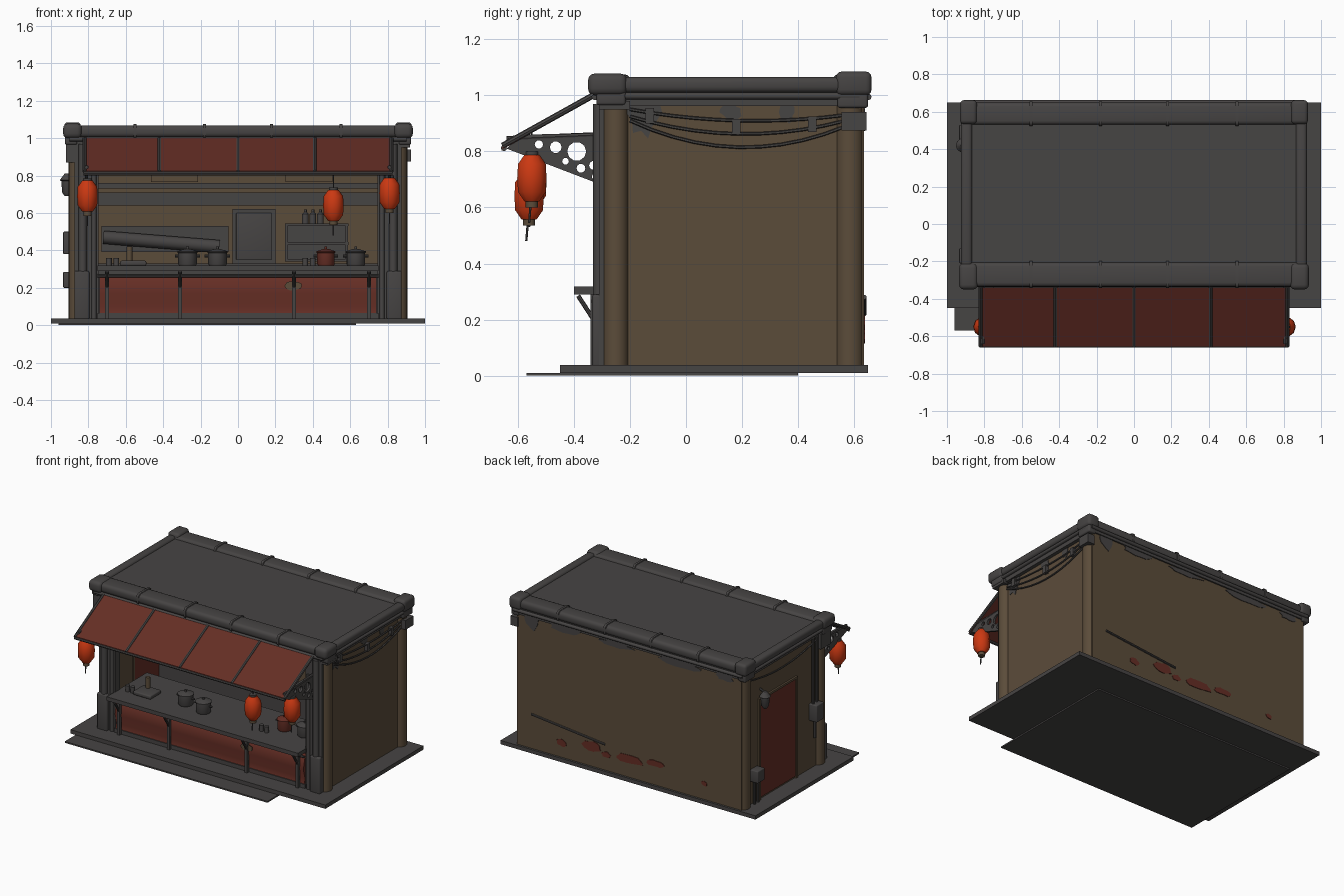
import bpy, bmesh, math, random
from mathutils import Vector

random.seed(4)
cube = bpy.data.objects.get("Cube")
if cube:
    bpy.data.objects.remove(cube, do_unlink=True)


def material(name, rgb):
    m = bpy.data.materials.new(name)
    m.use_nodes = True
    m.diffuse_color = (*rgb, 1)
    bsdf = m.node_tree.nodes["Principled BSDF"]
    bsdf.inputs["Base Color"].default_value = (*rgb, 1)
    bsdf.inputs["Roughness"].default_value = 0.8
    return m


GREY = material("dark grey metal", (0.062, 0.058, 0.057))
BROWN = material("brown plaster", (0.105, 0.072, 0.042))
RED = material("faded red cloth", (0.13, 0.027, 0.018))
ORANGE = material("lantern orange red", (0.6, 0.04, 0.006))
parts = []


def add(name, bm, mat):
    bmesh.ops.recalc_face_normals(bm, faces=bm.faces)
    mesh = bpy.data.meshes.new(name)
    bm.to_mesh(mesh)
    bm.free()
    mesh.materials.append(mat)
    ob = bpy.data.objects.new(name, mesh)
    bpy.context.collection.objects.link(ob)
    parts.append(ob)
    return ob


def box(name, xs, ys, zs, mat=GREY, bevel=0):
    bm = bmesh.new()
    bmesh.ops.create_cube(bm, size=1)
    for v in bm.verts:
        v.co = [(a + b) / 2 + c * (b - a) for c, (a, b) in zip(v.co, (xs, ys, zs))]
    if bevel:
        bmesh.ops.bevel(bm, geom=bm.edges[:], offset=bevel, segments=3, profile=0.5, affect='EDGES')
    return add(name, bm, mat)


def rod(name, a, b, r, mat=GREY, sides=12):
    a, b = Vector(a), Vector(b)
    bm = bmesh.new()
    bmesh.ops.create_cone(bm, cap_ends=True, segments=sides, radius1=r, radius2=r, depth=(b - a).length)
    turn = (b - a).to_track_quat('Z', 'Y')
    for v in bm.verts:
        v.co = turn @ v.co + (a + b) / 2
    return add(name, bm, mat)


def lathe(name, at, profile, mat, sides=16):
    """Revolve (radius, height) pairs round a vertical axis."""
    bm = bmesh.new()
    rings = []
    for r, z in profile:
        rings.append([bm.verts.new((at[0] + r * math.cos(t), at[1] + r * math.sin(t), at[2] + z))
                      for t in (math.tau * k / sides for k in range(sides))])
    for lo, hi in zip(rings, rings[1:]):
        for k in range(sides):
            j = (k + 1) % sides
            bm.faces.new((lo[k], lo[j], hi[j], hi[k]))
    bm.faces.new(rings[0])
    bm.faces.new(rings[-1])
    return add(name, bm, mat)


def prism(name, yz, x0, x1, mat):
    """Extrude a side outline along x."""
    bm = bmesh.new()
    face = bm.faces.new([bm.verts.new((x0, y, z)) for y, z in yz])
    out = bmesh.ops.extrude_face_region(bm, geom=[face])
    bmesh.ops.translate(bm, vec=(x1 - x0, 0, 0), verts=[v for v in out["geom"] if isinstance(v, bmesh.types.BMVert)])
    return add(name, bm, mat)


def stain(name, at, out, w, h, mat):
    """Thin irregular paint patch lying on a wall that faces along out."""
    out = Vector(out)
    side = out.cross((0, 0, 1))
    bm = bmesh.new()
    ring = []
    for k in range(14):
        t, s = math.tau * k / 14, random.uniform(0.75, 1.1)
        ring.append(bm.verts.new(Vector(at) + side * (w * s * math.cos(t)) + Vector((0, 0, h * s * math.sin(t)))))
    face = bm.faces.new(ring)
    moved = bmesh.ops.extrude_face_region(bm, geom=[face])["geom"]
    bmesh.ops.translate(bm, vec=out * 0.004, verts=[v for v in moved if isinstance(v, bmesh.types.BMVert)])
    return add(name, bm, mat)


def sagging(name, a, b, drop, r=0.006):
    a, b = Vector(a), Vector(b)
    pts = [a.lerp(b, t / 10) - Vector((0, 0, drop * 4 * (t / 10) * (1 - t / 10))) for t in range(11)]
    for p, q in zip(pts, pts[1:]):
        rod(name, p, q, r, sides=6)


# Ground slabs
box("ground_slab", (-1, 1), (-0.45, 0.65), (0.01, 0.037))
box("front_step_plate", (-0.96, 0.63), (-0.57, 0.4), (0, 0.01))

# Walls
box("back_wall", (-0.88, 0.88), (0.6, 0.635), (0.03, 1.0), BROWN)
box("left_wall", (0.84, 0.875), (-0.28, 0.61), (0.03, 1.0), BROWN)
box("right_wall", (-0.875, -0.84), (-0.28, 0.61), (0.03, 1.0), BROWN)
box("front_lintel", (-0.84, 0.84), (-0.28, -0.25), (0.76, 1.0), BROWN)
box("lintel_bar", (-0.75, 0.75), (-0.3, -0.26), (0.73, 0.76))
box("inner_beam", (-0.84, 0.84), (0.1, 0.16), (0.64, 0.71))
for x in (-0.34, 0.38):
    box("lintel_sign", (x - 0.125, x + 0.125), (-0.31, -0.28), (0.765, 0.8), BROWN)

# Corner posts and front trim, on both sides
for s in (-1, 1):
    rod("front_post", (s * 0.86, -0.25, 0.03), (s * 0.86, -0.25, 0.97), 0.045, BROWN, 20)
    rod("back_post", (s * 0.855, 0.585, 0.03), (s * 0.855, 0.585, 0.97), 0.05, BROWN, 20)
    box("front_trim", sorted((s * 0.745, s * 0.875)), (-0.31, -0.26), (0.03, 1.0))
    box("trim_sleeve", sorted((s * 0.795, s * 0.875)), (-0.335, -0.29), (0.03, 0.29), bevel=0.01)
    rod("trim_pipe", (s * 0.83, -0.31, 0.28), (s * 0.83, -0.31, 0.97), 0.022)
    rod("thin_trim_pipe", (s * 0.77, -0.31, 0.03), (s * 0.77, -0.31, 0.85), 0.013)
    box("post_collar", sorted((s * 0.8, s * 0.92)), (-0.31, -0.2), (0.87 if s < 0 else 0.95, 0.98))

# Roof panel, rounded border beams and lower rails
box("roof_panel", (-0.88, 0.88), (-0.23, 0.55), (0.99, 1.05))
for y0, y1 in ((-0.335, -0.205), (0.53, 0.65)):
    box("roof_long_beam", (-0.9, 0.9), (y0, y1), (1.005, 1.068), bevel=0.022)
    for x in (-0.55, -0.18, 0.18, 0.55):
        box("beam_band", (x - 0.012, x + 0.012), (y0 - 0.006, y1 + 0.006), (1.0, 1.075), bevel=0.02)
for s in (-1, 1):
    box("roof_side_beam", sorted((s * 0.865, s * 0.925)), (-0.3, 0.62), (1.01, 1.066), bevel=0.02)
    rod("side_rail", (s * 0.91, -0.3, 0.998), (s * 0.91, 0.62, 0.998), 0.012)
    box("side_fascia", sorted((s * 0.86, s * 0.9)), (-0.3, 0.62), (0.962, 1.01))
    box("front_corner_cap", sorted((s * 0.835, s * 0.935)), (-0.35, -0.21), (1.0, 1.078), bevel=0.025)
    box("back_corner_cap", sorted((s * 0.84, s * 0.93)), (0.535, 0.662), (1.0, 1.085), bevel=0.02)
    box("front_corner_foot", sorted((s * 0.86, s * 0.925)), (-0.32, -0.215), (0.965, 1.015), bevel=0.01)
    box("back_corner_foot", sorted((s * 0.86, s * 0.92)), (0.54, 0.65), (0.955, 1.015), bevel=0.01)
for y in (-0.325, 0.65):
    rod("long_rail", (-0.9, y, 0.995), (0.9, y, 0.995), 0.012)
box("front_fascia", (-0.88, 0.88), (-0.31, -0.28), (0.96, 1.01))
box("back_fascia", (-0.88, 0.88), (0.62, 0.645), (0.965, 1.01))

# Awning cloth, ribs and perforated side brackets
prism("awning_cloth", ((-0.34, 1.0), (-0.655, 0.825), (-0.655, 0.808), (-0.34, 0.988)), -0.825, 0.825, RED)
for x in (-0.82, -0.42, 0, 0.41, 0.82):
    rod("awning_rib", (x, -0.335, 0.998), (x, -0.655, 0.82), 0.011, sides=8)
rod("awning_edge_rod", (-0.825, -0.65, 0.812), (0.825, -0.65, 0.812), 0.011, sides=8)
HOLES = ((-0.39, 0.8, 0.034), (-0.465, 0.815, 0.021), (-0.525, 0.825, 0.015),
         (-0.375, 0.74, 0.016), (-0.33, 0.75, 0.016), (-0.325, 0.71, 0.011), (-0.43, 0.765, 0.012))
for x in (-0.81, 0.81):
    curve = bpy.data.curves.new("awning_bracket", 'CURVE')
    curve.dimensions, curve.fill_mode, curve.extrude = '2D', 'BOTH', 0.008
    outlines = [[(-0.64, 0.81), (-0.59, 0.86), (-0.3, 0.865), (-0.3, 0.68)]]
    outlines += [[(y + r * math.cos(k * math.tau / 10), z + r * math.sin(k * math.tau / 10)) for k in range(10)]
                 for y, z, r in HOLES]
    for loop in outlines:
        spline = curve.splines.new('POLY')
        spline.points.add(len(loop) - 1)
        for p, (y, z) in zip(spline.points, loop):
            p.co = (y, z, 0, 1)
        spline.use_cyclic_u = True
    source = bpy.data.objects.new("bracket_outline", curve)
    bm = bmesh.new()
    flat = source.to_mesh()
    bm.from_mesh(flat)
    source.to_mesh_clear()
    bpy.data.objects.remove(source)
    for v in bm.verts:
        v.co = (x + v.co.z, v.co.x, v.co.y)
    add("awning_bracket", bm, GREY)
    rod("bracket_arm", (x, -0.64, 0.845), (x, -0.29, 0.86), 0.01, sides=8)

# Hanging lanterns with caps and tassels
for x, y, z in ((-0.805, -0.55, 0.69), (0.51, -0.56, 0.64), (0.81, -0.55, 0.705)):
    lathe("lantern", (x, y, z), ((0.028, -0.083), (0.052, -0.05), (0.055, 0), (0.052, 0.05), (0.028, 0.083)), ORANGE, 10)
    rod("lantern_base", (x, y, z - 0.105), (x, y, z - 0.08), 0.022, BROWN)
    rod("lantern_cap", (x, y, z + 0.08), (x, y, z + 0.095), 0.024)
    rod("lantern_cord", (x, y, z + 0.09), (x, y, 0.87), 0.003, sides=6)
    rod("lantern_tassel", (x, y - 0.01, z - 0.16), (x, y - 0.005, z - 0.1), 0.004, sides=6)

# Counter with cloth front, legs and braces
box("counter_top", (-0.75, 0.75), (-0.4, 0.05), (0.29, 0.318))
prism("counter_cloth", ((-0.29, 0.27), (-0.31, 0.24), (-0.325, 0.17), (-0.305, 0.1), (-0.315, 0.06), (-0.27, 0.06),
                        (-0.27, 0.27)), -0.74, 0.74, RED)
for x in (-0.7, -0.31, 0.3, 0.7):
    box("counter_leg", (x - 0.01, x + 0.01), (-0.34, -0.32), (0.03, 0.29))
    rod("counter_brace", (x, -0.385, 0.285), (x, -0.33, 0.2), 0.008, sides=8)
rod("counter_front_rail", (-0.75, -0.33, 0.265), (0.75, -0.33, 0.265), 0.009, sides=8)
box("counter_kick_board", (-0.75, 0.75), (-0.32, -0.26), (0.03, 0.065))
stain("counter_patch", (0.29, -0.324, 0.21), (0, -1, 0), 0.05, 0.03, BROWN)

# Kitchen along the back wall
box("back_counter", (-0.83, 0.83), (0.3, 0.6), (0.03, 0.33))
box("tall_cabinet", (-0.03, 0.2), (0.4, 0.6), (0.33, 0.62))
box("cabinet_door", (-0.01, 0.18), (0.39, 0.4), (0.35, 0.6), bevel=0.004)
box("oven_hood", (-0.73, -0.05), (0.4, 0.6), (0.39, 0.53))
rod("hood_pipe", (-0.72, 0.38, 0.47), (-0.1, 0.38, 0.42), 0.035)
box("rack_back", (0.26, 0.58), (0.57, 0.6), (0.35, 0.53))
for z in (0.34, 0.43, 0.53):
    box("rack_shelf", (0.25, 0.59), (0.42, 0.6), (z, z + 0.014))
for x in (0.25, 0.575):
    box("rack_side", (x, x + 0.014), (0.42, 0.6), (0.34, 0.54))
for x in (0.36, 0.4, 0.44):
    lathe("jar", (x, 0.5, 0.544), ((0.018, 0), (0.018, 0.05), (0.008, 0.06), (0.008, 0.075)), GREY, 10)

# Pots and burner on the counter
for x, y, r, mat in ((-0.27, -0.2, 0.05, GREY), (-0.11, -0.23, 0.05, GREY), (0.47, -0.15, 0.047, RED), (0.63, -0.15, 0.05, GREY)):
    lathe("cooking_pot", (x, y, 0.318), ((r * 0.9, 0), (r, 0.01), (r, 0.068), (r * 1.08, 0.07), (r * 1.08, 0.077),
                                        (r * 0.4, 0.088), (r * 0.15, 0.09), (r * 0.15, 0.102)), mat)
    for s in (-1, 1):
        rod("pot_handle", (x + s * r, y, 0.37), (x + s * (r + 0.018), y, 0.37), 0.007, sides=8)
box("burner", (-0.63, -0.49), (-0.28, -0.16), (0.318, 0.345), bevel=0.008)
rod("burner_pepper_mill", (-0.58, -0.18, 0.34), (-0.58, -0.18, 0.42), 0.015, BROWN)
for x in (-0.69, -0.65, 0.36, 0.4):
    rod("cup", (x, -0.25, 0.318), (x, -0.25, 0.36), 0.015)

# Left wall cables and junction box
for k, (drop, z) in enumerate(((0.03, 0.95), (0.055, 0.925), (0.085, 0.91))):
    sagging("wall_cable", (0.89, -0.2, z), (0.89, 0.57, 0.93 - 0.02 * k), drop)
for y, z in ((-0.13, 0.93), (0.18, 0.89), (0.45, 0.9)):
    box("cable_clip", (0.873, 0.9), (y - 0.015, y + 0.015), (z - 0.03, z + 0.025))
box("junction_box", (0.87, 0.925), (0.555, 0.645), (0.875, 0.94))

# Right wall door, lamp, meter boxes and pipes
box("side_door", (-0.882, -0.832), (0.03, 0.43), (0.05, 0.74), RED)
for y in (0.015, 0.43):
    box("door_jamb", (-0.888, -0.83), (y, y + 0.015), (0.037, 0.755), BROWN)
box("door_head", (-0.888, -0.83), (0.015, 0.445), (0.74, 0.755), BROWN)
lathe("wall_lamp", (-0.915, 0.42, 0.79), ((0.012, -0.1), (0.025, -0.08), (0.03, -0.02), (0.038, -0.015), (0.012, 0.02)), GREY, 10)
rod("lamp_arm", (-0.915, 0.42, 0.8), (-0.87, 0.42, 0.82), 0.008, sides=8)
for y, z0, z1 in ((-0.17, 0.38, 0.5), (0.49, 0.2, 0.285)):
    box("meter_box", (-0.935, -0.87), (y - 0.04, y + 0.04), (z0, z1), bevel=0.006)
for y, z0, z1 in ((-0.15, 0.5, 0.97), (-0.19, 0.5, 0.97), (-0.17, 0.25, 0.38), (0.47, 0.04, 0.2), (0.51, 0.04, 0.2)):
    rod("wall_pipe", (-0.893, y, z0), (-0.893, y, z1), 0.01, sides=8)
sagging("side_cable", (-0.89, -0.2, 0.94), (-0.89, 0.56, 0.93), 0.05)

# Back wall scratch bar, red stains and worn grey paint
rod("back_scrape_bar", (0.765, 0.637, 0.28), (0.19, 0.637, 0.22), 0.008, sides=8)
for x, z, w, h in ((0.53, 0.14, 0.04, 0.025), (0.3, 0.18, 0.08, 0.035), (0.18, 0.15, 0.04, 0.022), (0.0, 0.165, 0.11, 0.035),
                   (-0.2, 0.19, 0.07, 0.025), (-0.59, 0.15, 0.025, 0.018)):
    stain("red_stain", (x, 0.635, z), (0, 1, 0), w, h, RED)
for x, w, h in ((0.76, 0.06, 0.08), (0.5, 0.12, 0.03), (0.1, 0.14, 0.02), (-0.4, 0.16, 0.03), (-0.75, 0.07, 0.03)):
    stain("worn_back_paint", (x, 0.635, 0.95), (0, 1, 0), w, h, GREY)
for y, w, h in ((-0.15, 0.06, 0.09), (0.16, 0.04, 0.03), (0.36, 0.03, 0.04)):
    stain("worn_side_paint", (0.875, y, 0.94), (1, 0, 0), w, h, GREY)

# Smooth round parts, keep hard edges sharp
bpy.ops.object.select_all(action='DESELECT')
for ob in parts:
    ob.select_set(True)
bpy.context.view_layer.objects.active = parts[0]
bpy.ops.object.shade_smooth_by_angle(angle=math.radians(40))
